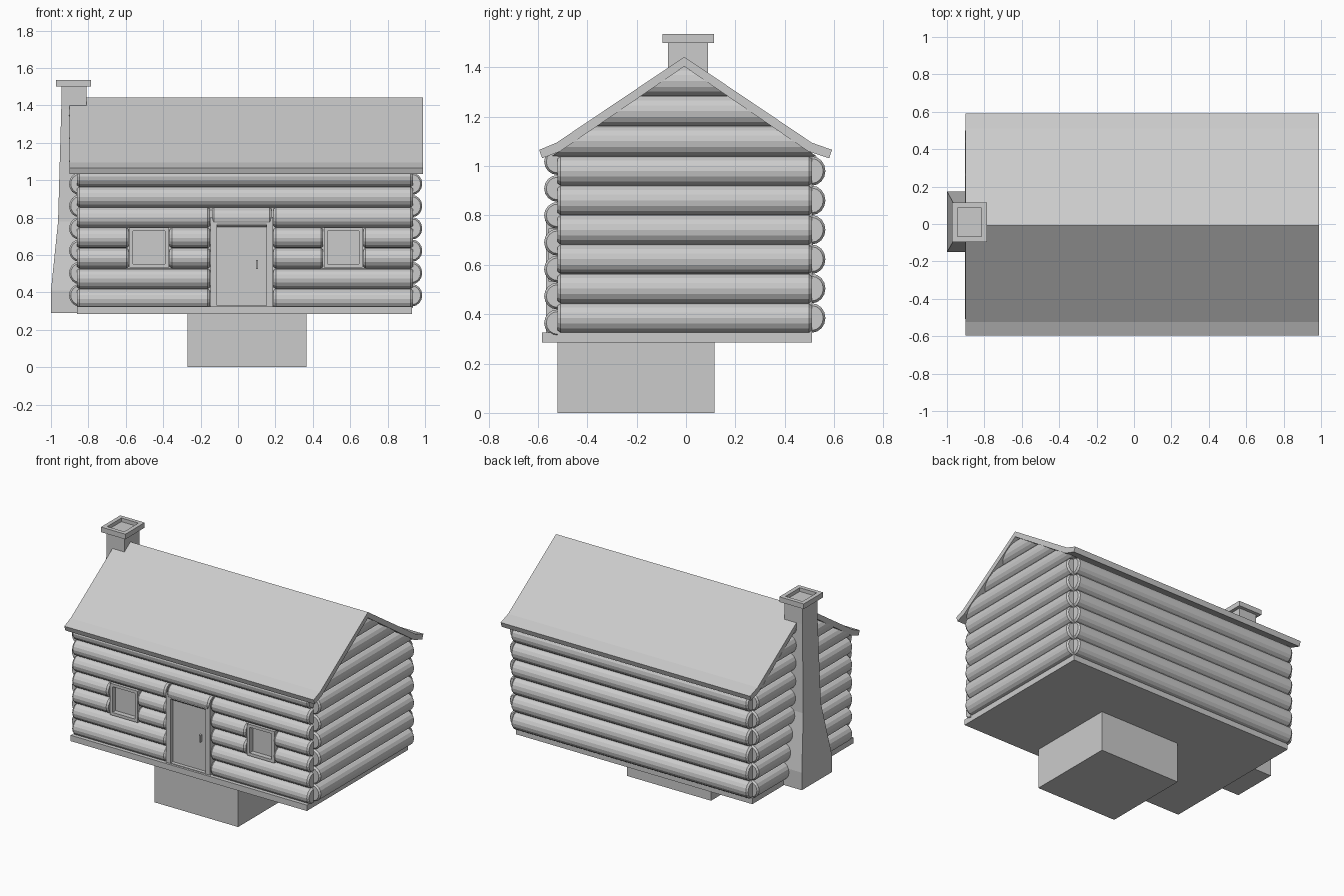
import bpy, bmesh, math
from mathutils import Vector

cube = bpy.data.objects.get("Cube")
if cube:
    bpy.data.objects.remove(cube, do_unlink=True)

grey = bpy.data.materials.new("plain grey")
grey.use_nodes = True
grey.diffuse_color = (0.6, 0.6, 0.6, 1)
grey.node_tree.nodes["Principled BSDF"].inputs["Base Color"].default_value = grey.diffuse_color

# Main dimensions
LEFT, RIGHT, FRONT, BACK = -0.86, 0.935, -0.52, 0.51
FLOOR, EAVE, RIDGE_Y = 0.325, 1.04, -0.007
PITCH = (EAVE - FLOOR) / 6
FRONT_PITCH = 0.109


def finish(name, bm):
    bmesh.ops.recalc_face_normals(bm, faces=bm.faces)
    mesh = bpy.data.meshes.new(name)
    bm.to_mesh(mesh)
    bm.free()
    mesh.materials.append(grey)
    obj = bpy.data.objects.new(name, mesh)
    bpy.context.collection.objects.link(obj)
    return obj


def loft(name, rings):
    """Skin a list of closed rings and cap both ends."""
    bm = bmesh.new()
    loops = [[bm.verts.new(p) for p in ring] for ring in rings]
    n = len(loops[0])
    for a, b in zip(loops, loops[1:]):
        for i in range(n):
            j = (i + 1) % n
            bm.faces.new((a[i], a[j], b[j], b[i]))
    bm.faces.new(loops[0])
    bm.faces.new(loops[-1])
    return finish(name, bm)


def rect(x0, x1, y0, y1, z):
    return [(x0, y0, z), (x1, y0, z), (x1, y1, z), (x0, y1, z)]


def box(name, x, y, z):
    return loft(name, [rect(*x, *y, z[0]), rect(*x, *y, z[1])])


def recess(obj, normal, border, depth):
    """Inset the face pointing along normal and sink it."""
    bm = bmesh.new()
    bm.from_mesh(obj.data)
    normal = Vector(normal)
    face = max(bm.faces, key=lambda f: (f.normal.dot(normal), f.calc_center_median().dot(normal)))
    bmesh.ops.inset_region(bm, faces=[face], thickness=border, use_even_offset=True)
    inner = bmesh.ops.extrude_face_region(bm, geom=[face])
    bmesh.ops.translate(bm, vec=-normal * depth,
                        verts=[v for v in inner["geom"] if isinstance(v, bmesh.types.BMVert)])
    if face.is_valid:
        bmesh.ops.delete(bm, geom=[face], context="FACES_ONLY")
    bm.to_mesh(obj.data)
    bm.free()


def half_round(radius, depth, steps=8):
    angles = [math.pi * (i / steps - 0.5) for i in range(steps + 1)]
    return [(depth * math.cos(a), radius * math.sin(a)) for a in angles]


def log(name, start, end, z, radius, place):
    """Half-round log with chamfered ends; place(along, out, height) gives a point."""
    rings = []
    for along, s in ((start, 0.84), (start + 0.012, 1), (end - 0.012, 1), (end, 0.84)):
        rings.append([place(along, o * s, z + u * s) for o, u in half_round(radius, 0.055)])
    return loft(name, rings)


def on_front(a, o, z):
    return (a, FRONT - o, z)


def on_back(a, o, z):
    return (a, BACK + o, z)


def on_left(a, o, z):
    return (LEFT - o + 0.012, a, z)


def on_right(a, o, z):
    return (RIGHT + o - 0.005, a, z)


# Foundation, floor and wall core
box("foundation_block", (-0.27, 0.365), (-0.52, 0.115), (0, 0.29))
box("floor_slab", (LEFT, 0.93), (-0.583, BACK), (0.285, FLOOR))
box("wall_core", (LEFT + 0.012, RIGHT - 0.005), (FRONT, BACK), (FLOOR, 1.05))

# Back and end wall logs
for row in range(6):
    z = FLOOR + PITCH * (row + 0.5)
    log("back_log", LEFT, RIGHT, z, PITCH / 2, on_back)
    log("left_end_log", FRONT, BACK, z, PITCH / 2, on_left)
    log("right_end_log", FRONT, BACK, z, PITCH / 2, on_right)

# Front logs, interrupted by the door and windows
door_gap, window_gaps = (-0.15, 0.19), ((-0.585, -0.365), (0.455, 0.67))
for row in range(7):
    gaps = []
    if row < 5:
        gaps.append(door_gap)
    if row in (2, 3):
        gaps += window_gaps
    edges = [LEFT] + [x for gap in sorted(gaps) for x in gap] + [RIGHT]
    z = 0.31 + FRONT_PITCH * (row + 0.5)
    for x0, x1 in zip(edges[::2], edges[1::2]):
        log("front_log", x0, x1, z, FRONT_PITCH / 2, on_front)
log("door_lintel_log", -0.14, 0.18, 0.8, 0.055, on_front)

# Gable logs, trimmed to the roof slope
for place, side in ((on_left, "left"), (on_right, "right")):
    for row in range(3):
        z = EAVE + 0.122 * (row + 0.5)
        rings = []
        for sign in (-1, 1):
            rings.append([place(RIDGE_Y + sign * max(0.004, (1.41 - z - u) / 0.69), o, z + u)
                          for o, u in half_round(0.061, 0.055)])
        loft(side + "_gable_log", rings)
gable = [(-0.5, EAVE), (0.49, EAVE), (RIDGE_Y, 1.405)]
loft("gable_core", [[(x, y, z) for y, z in gable] for x in (LEFT + 0.012, RIGHT - 0.005)])

# Roof with flared eaves
top = [(-0.595, 1.066), (-0.525, 1.095), (RIDGE_Y, 1.443), (0.51, 1.095), (0.592, 1.066)]
under = [(0.58, 1.032), (0.495, 1.06), (RIDGE_Y, 1.404), (-0.51, 1.06), (-0.583, 1.032)]
loft("roof", [[(x, y, z) for y, z in top + under] for x in (-0.9, 0.99)])

# Door and handle
door = box("door", (-0.147, 0.187), (-0.568, -0.51), (0.295, 0.803))
recess(door, (0, -1, 0), 0.034, 0.025)
box("door_handle", (0.095, 0.107), (-0.56, -0.54), (0.525, 0.573))

# Windows
for x0, x1 in window_gaps:
    window = box("window", (x0 + 0.004, x1 - 0.004), (-0.558, -0.51), (0.532, 0.748))
    recess(window, (0, -1, 0), 0.02, 0.034)

# Tapered chimney with a hollow cap
loft("chimney", [
    rect(-1.0, -0.84, -0.15, 0.175, 0.29),
    rect(-1.0, -0.84, -0.15, 0.175, 0.41),
    rect(-0.962, -0.83, -0.085, 0.105, 0.78),
    rect(-0.945, -0.81, -0.073, 0.09, 1.38),
    rect(-0.945, -0.81, -0.073, 0.09, 1.505)])
cap = box("chimney_cap", (-0.972, -0.787), (-0.095, 0.114), (1.5, 1.535))
recess(cap, (0, 0, 1), 0.028, 0.025)
